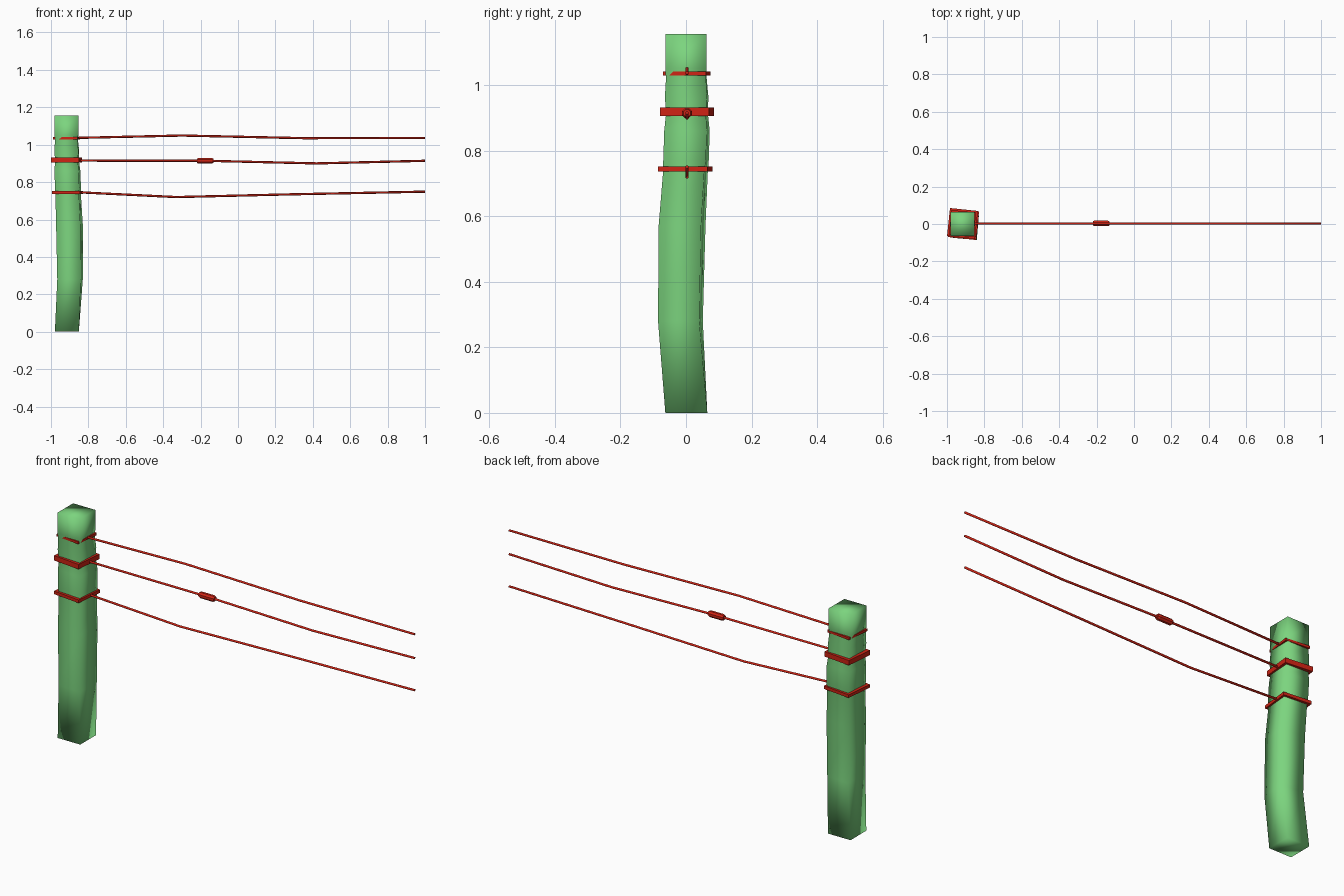
import bpy
import bmesh
from math import cos, sin, pi, radians, sqrt

cube = bpy.data.objects.get("Cube")
if cube:
    bpy.data.objects.remove(cube, do_unlink=True)


def material(name, rgb):
    m = bpy.data.materials.new(name)
    m.use_nodes = True
    m.diffuse_color = (*rgb, 1)
    m.node_tree.nodes["Principled BSDF"].inputs["Base Color"].default_value = (*rgb, 1)
    return m


green = material("post green", (0.2, 0.66, 0.21))
red = material("wire red", (0.62, 0.017, 0.007))


def loft(name, loops, mat, smooth=True, closed=False):
    """Skin a list of equal-sized loops; cap the ends unless closed."""
    bm = bmesh.new()
    rows = [[bm.verts.new(p) for p in loop] for loop in loops]
    n = len(rows[0])
    pairs = list(zip(rows, rows[1:]))
    if closed:
        pairs.append((rows[-1], rows[0]))
    else:
        bm.faces.new(rows[0])
        bm.faces.new(rows[-1])
    for a, b in pairs:
        for i in range(n):
            j = (i + 1) % n
            bm.faces.new((a[i], a[j], b[j], b[i]))
    bmesh.ops.recalc_face_normals(bm, faces=bm.faces)
    for f in bm.faces:
        f.smooth = smooth
    mesh = bpy.data.meshes.new(name)
    bm.to_mesh(mesh)
    bm.free()
    mesh.materials.append(mat)
    obj = bpy.data.objects.new(name, mesh)
    bpy.context.collection.objects.link(obj)
    return obj


def square(z, cx, cy, half, yaw):
    """Corners of a level square turned by yaw degrees."""
    r = half * sqrt(2)
    angles = [radians(yaw + 45 + 90 * i) for i in range(4)]
    return [(cx + r * cos(a), cy + r * sin(a), z) for a in angles]


def circle_x(x, y, z, r, sides):
    """Circle facing along x."""
    angles = [2 * pi * (i + 0.5) / sides for i in range(sides)]
    return [(x, y + r * cos(a), z + r * sin(a)) for a in angles]


# Bent, slightly twisted post with shallow notches under the bands
post = [
    (0.0, -0.915, 0.001, 0.064, 0),
    (0.28, -0.898, -0.017, 0.063, -5),
    (0.57, -0.901, -0.012, 0.065, -6),
    (0.73, -0.908, -0.002, 0.063, -5),
    (0.77, -0.909, 0.0, 0.065, -4),
    (0.86, -0.912, 0.003, 0.065, -4),
    (0.91, -0.914, 0.003, 0.061, -3),
    (0.965, -0.915, 0.002, 0.064, -2),
    (1.02, -0.917, 0.001, 0.061, -1),
    (1.05, -0.917, 0.0, 0.063, 0),
    (1.155, -0.917, 0.0, 0.063, 0),
]
loft("post", [square(*s) for s in post], green)

# Square bands wrapped round the post
bands = {
    "upper_band": (1.035, -0.917, 0.002, 0.066, 0.006),
    "middle_band": (0.918, -0.917, 0.003, 0.075, 0.0125),
    "lower_band": (0.744, -0.912, -0.002, 0.076, 0.008),
}
for name, (z, cx, cy, half, h) in bands.items():
    inner = half - 0.02
    profile = [(half, -h), (half, h), (inner, h), (inner, -h)]
    loft(name, [square(z + dz, cx, cy, s, -6) for s, dz in profile],
         red, smooth=False, closed=True)

# Slack wires running out from the bands
wires = {
    "upper_wire": [(-0.88, 1.036), (-0.3, 1.049), (0.35, 1.035), (1, 1.036)],
    "middle_wire": [(-0.88, 0.915), (-0.17, 0.914), (0.42, 0.9), (1, 0.914)],
    "lower_wire": [(-0.88, 0.747), (-0.33, 0.72), (0.3, 0.735), (1, 0.749)],
}
for name, path in wires.items():
    loft(name, [circle_x(x, 0.003, z, 0.006, 6) for x, z in path], red)

# Splice sleeve on the middle wire
sleeve = [(-0.22, 0.012), (-0.212, 0.016), (-0.14, 0.016), (-0.132, 0.012)]
loft("splice_sleeve", [circle_x(x, 0.003, 0.914, r, 8) for x, r in sleeve],
     red, smooth=False)
